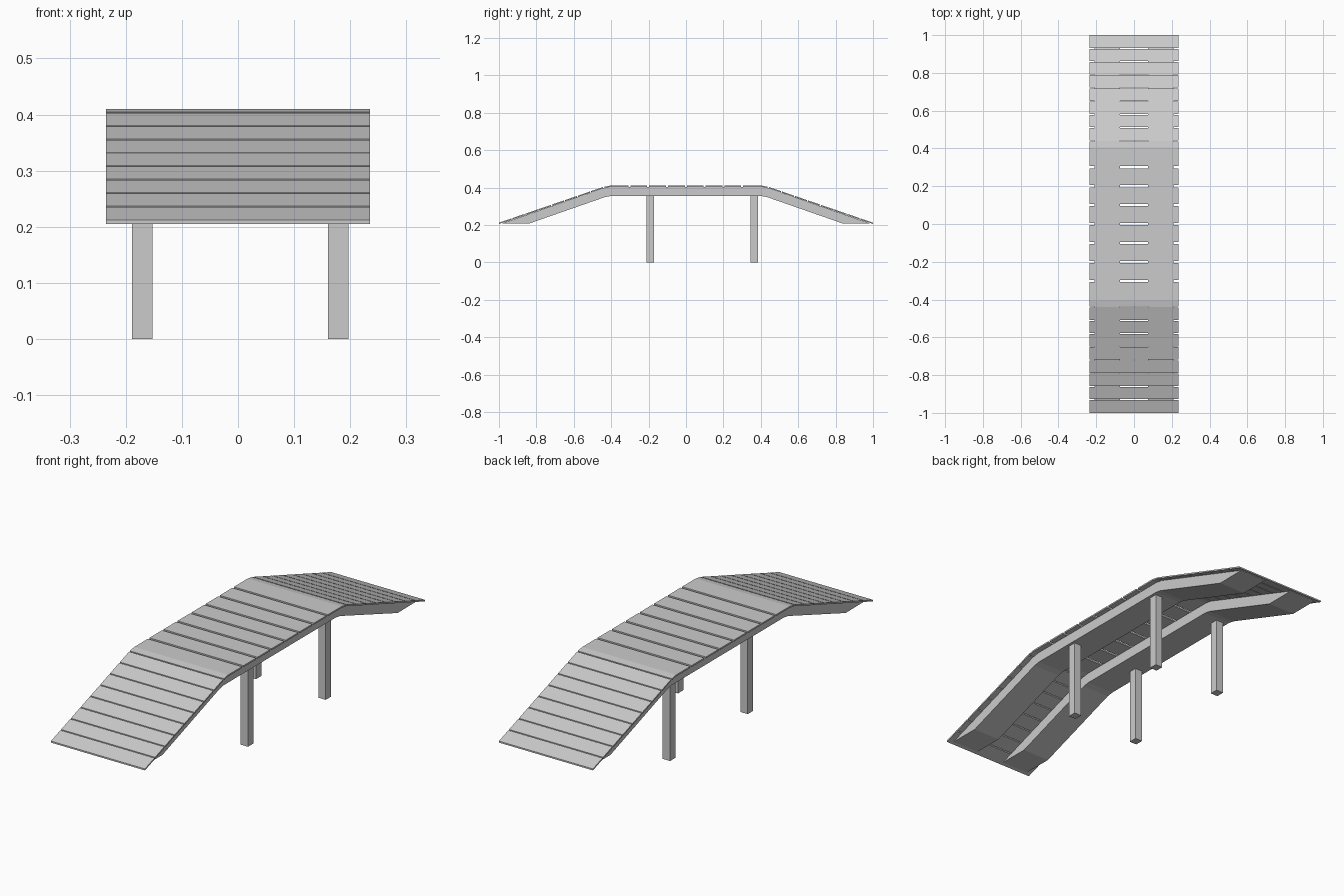
import bpy, bmesh

if "Cube" in bpy.data.objects:
    bpy.data.objects.remove(bpy.data.objects["Cube"])

T = 0.007  # plank thickness


def prism(name, pts, x0, x1):
    """Extrude a (y, z) side profile across x."""
    bm = bmesh.new()
    f = bm.faces.new([bm.verts.new((x0, y, z)) for y, z in pts])
    ext = bmesh.ops.extrude_face_region(bm, geom=[f])
    for v in ext["geom"]:
        if isinstance(v, bmesh.types.BMVert):
            v.co.x = x1
    bmesh.ops.recalc_face_normals(bm, faces=bm.faces[:])
    me = bpy.data.meshes.new(name)
    bm.to_mesh(me)
    bm.free()
    ob = bpy.data.objects.new(name, me)
    bpy.context.collection.objects.link(ob)
    return ob


def plank(name, top):
    prism(name, top + [(y, z - T) for y, z in reversed(top)], -0.235, 0.235)


def slope_z(d):
    """Height of the ramp's top surface at distance d from the middle."""
    return 0.404 - (d - 0.44) * (0.404 - 0.212) / 0.56


# Two wide stringers following the deck
half = [(0.405, 0.41 - T), (0.44, 0.404 - T), (0.985, 0.208), (0.84, 0.207),
        (0.43, 0.350), (0.40, 0.355)]
outline = half + [(-y, z) for y, z in reversed(half)]
for side, x0, x1 in (("left", -0.21, -0.073), ("right", 0.073, 0.21)):
    prism(side + "_stringer", outline, x0, x1)

# Flat deck planks
for i in range(6):
    y = -0.297 + i * 0.1005
    plank("deck_plank", [(y, 0.41), (y + 0.0895, 0.41)])

# Bent planks at the crests and ramp planks on both ends
for s, inner in ((1, 0.306), (-1, 0.308)):
    plank("crest_plank", [(s * inner, 0.41), (s * 0.405, 0.41),
                          (s * 0.437, 0.4045)])
    for i in range(8):
        a = 0.4425 + i * 0.07
        b = 1.0 if i == 7 else a + 0.065
        plank("ramp_plank", [(s * a, slope_z(a)), (s * b, slope_z(b))])

# Four square legs
for y0 in (-0.21, 0.345):
    for x0 in (-0.189, 0.16):
        prism("leg", [(y0, 0), (y0 + 0.039, 0), (y0 + 0.039, 0.357),
                      (y0, 0.357)], x0, x0 + 0.037)
